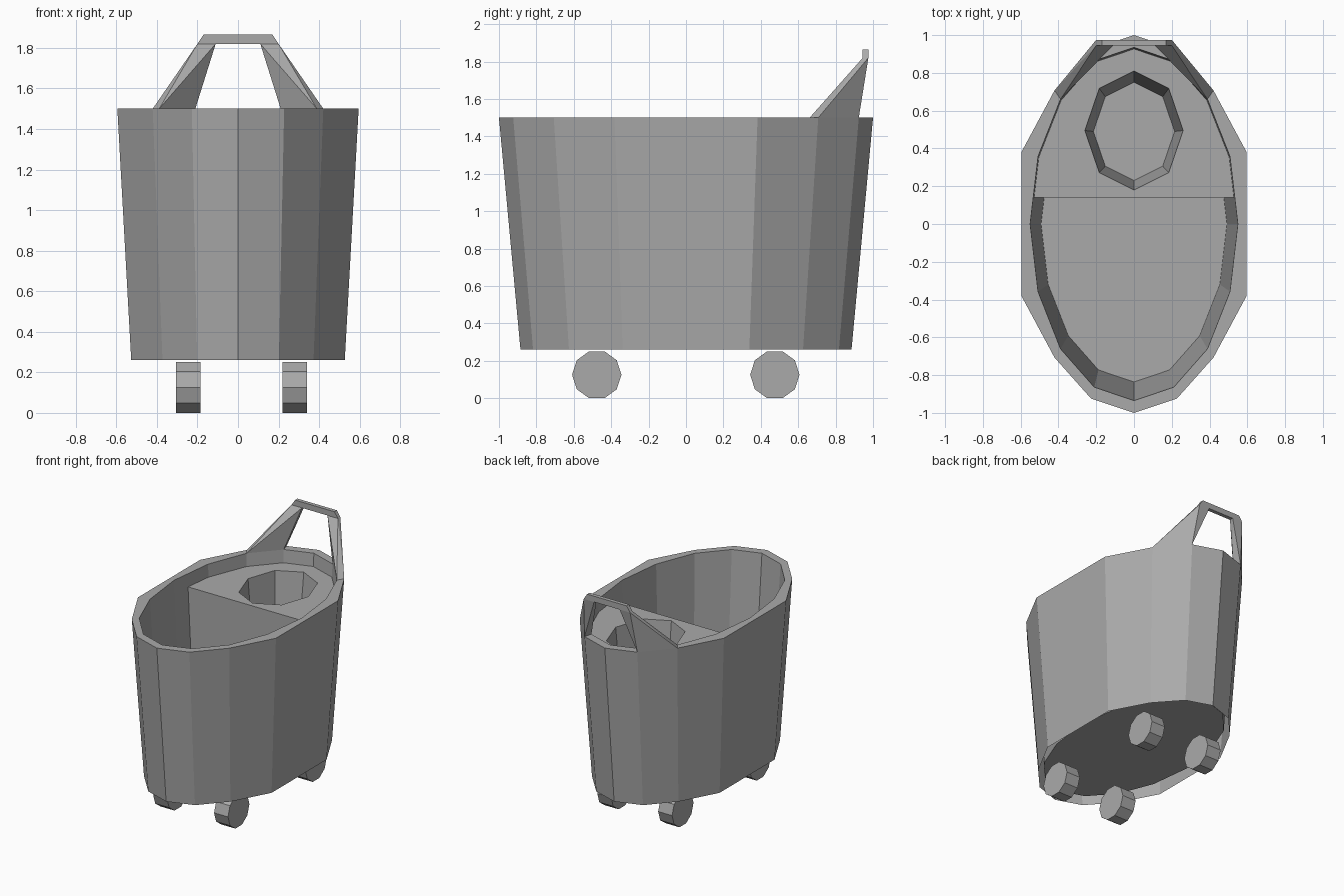
import bpy
import bmesh
from math import sin, cos, pi
from mathutils import Matrix

cube = bpy.data.objects.get("Cube")
if cube:
    bpy.data.objects.remove(cube, do_unlink=True)

grey = bpy.data.materials.new("plain grey")
grey.use_nodes = True
colour = (0.4, 0.4, 0.4, 1)
grey.diffuse_color = colour
grey.node_tree.nodes["Principled BSDF"].inputs["Base Color"].default_value = colour

RIM, BASE, FLOOR, DECK = 1.5, 0.26, 0.31, 1.4
DECK_FRONT = 0.14


def finish(bm, name):
    mesh = bpy.data.meshes.new(name)
    bm.to_mesh(mesh)
    bm.free()
    mesh.materials.append(grey)
    obj = bpy.data.objects.new(name, mesh)
    bpy.context.collection.objects.link(obj)
    return obj


def oval(rx, ry, n, y=0):
    return [(rx * cos(2 * pi * i / n), y + ry * sin(2 * pi * i / n)) for i in range(n)]


def ring(bm, points, z, k=1):
    return [bm.verts.new((x * k, y * k, z)) for x, y in points]


def bridge(bm, a, b):
    n = len(a)
    for i in range(n):
        j = (i + 1) % n
        bm.faces.new((a[i], a[j], b[j], b[i]))


def taper(z):
    return 0.89 + 0.11 * (z - BASE) / (RIM - BASE)


# Tub: outer wall with straight sides, rim, oval inner wall and raised floor
outer = oval(0.595, 1, 16)
outer = [((0.595 if x > 0 else -0.595) if abs(x) > 0.5 else x, y) for x, y in outer]
inner = oval(0.55, 0.935, 16)
bm = bmesh.new()
rings = [ring(bm, outer, BASE, 0.885), ring(bm, outer, RIM),
         ring(bm, inner, RIM), ring(bm, inner, FLOOR, taper(FLOOR))]
for low, high in zip(rings, rings[1:]):
    bridge(bm, low, high)
bm.faces.new(rings[-1])
finish(bm, "tub")


# Rear deck with a tapered oval cup sunk into it, and the divider wall
def divider_x(z):
    k = taper(z)
    (x0, y0), (x1, y1) = inner[0], inner[1]
    return k * x0 + (x1 - x0) * k * DECK_FRONT / (y1 * k)


bm = bmesh.new()
w = divider_x(DECK)
k = taper(DECK)
edge = [(w, DECK_FRONT)] + [(x * k, y * k) for x, y in inner[1:8]] + [(-w, DECK_FRONT)]
border = ring(bm, edge, DECK)
cup_top = ring(bm, oval(0.26, 0.315, 8, 0.495), DECK)
loops = []
for loop in (border, cup_top):
    for i, v in enumerate(loop):
        loops.append(bm.edges.new((v, loop[(i + 1) % len(loop)])))
bmesh.ops.triangle_fill(bm, use_beauty=True, use_dissolve=False, edges=loops)
cup_base = ring(bm, oval(0.215, 0.26, 8, 0.49), DECK - 0.5)
bridge(bm, cup_top, cup_base)
bm.faces.new(cup_base)
w = divider_x(FLOOR)
foot = [bm.verts.new((s * w, DECK_FRONT, FLOOR)) for s in (1, -1)]
bm.faces.new((border[0], border[-1], foot[1], foot[0]))
bmesh.ops.recalc_face_normals(bm, faces=bm.faces)
if max(bm.faces, key=lambda f: f.calc_center_median().z).normal.z < 0:
    bmesh.ops.reverse_faces(bm, faces=bm.faces)
finish(bm, "deck_and_cup")


# Handle: two slanted legs growing out of the rim, and a chamfered grip bar
def hull(points, name):
    bm = bmesh.new()
    for p in points:
        bm.verts.new(p)
    bmesh.ops.convex_hull(bm, input=bm.verts)
    bmesh.ops.dissolve_limit(bm, angle_limit=0.01, verts=bm.verts, edges=bm.edges)
    bmesh.ops.recalc_face_normals(bm, faces=bm.faces)
    finish(bm, name)


GRIP = 1.82
for side, s in (("left", 1), ("right", -1)):
    foot = [(s * x, y, RIM) for x, y in outer[2:4] + inner[2:4]]
    top = [(s * x, y, GRIP) for x in (0.11, 0.2) for y in (0.945, 0.975)]
    hull(foot + top, side + "_handle_leg")
hull([(s * x, y, z) for s in (1, -1) for x, z in ((0.2, GRIP), (0.17, 1.865))
      for y in (0.945, 0.975)], "handle_grip")

# Wheels: ten-sided discs
for side, x in (("left", 0.28), ("right", -0.245)):
    for end, y in (("front", -0.477), ("rear", 0.475)):
        bm = bmesh.new()
        bmesh.ops.create_cone(bm, cap_ends=True, segments=10, radius1=0.132,
                              radius2=0.132, depth=0.12,
                              matrix=Matrix.Translation((x, y, 0.1255))
                              @ Matrix.Rotation(pi / 2, 4, "Y"))
        finish(bm, f"{end}_{side}_wheel")

# Consistent outward faces on the tub
bm = bmesh.new()
tub = bpy.data.objects["tub"].data
bm.from_mesh(tub)
bmesh.ops.recalc_face_normals(bm, faces=bm.faces)
if max(bm.faces, key=lambda f: f.calc_center_median().z).normal.z < 0:
    bmesh.ops.reverse_faces(bm, faces=bm.faces)
bm.to_mesh(tub)
bm.free()
